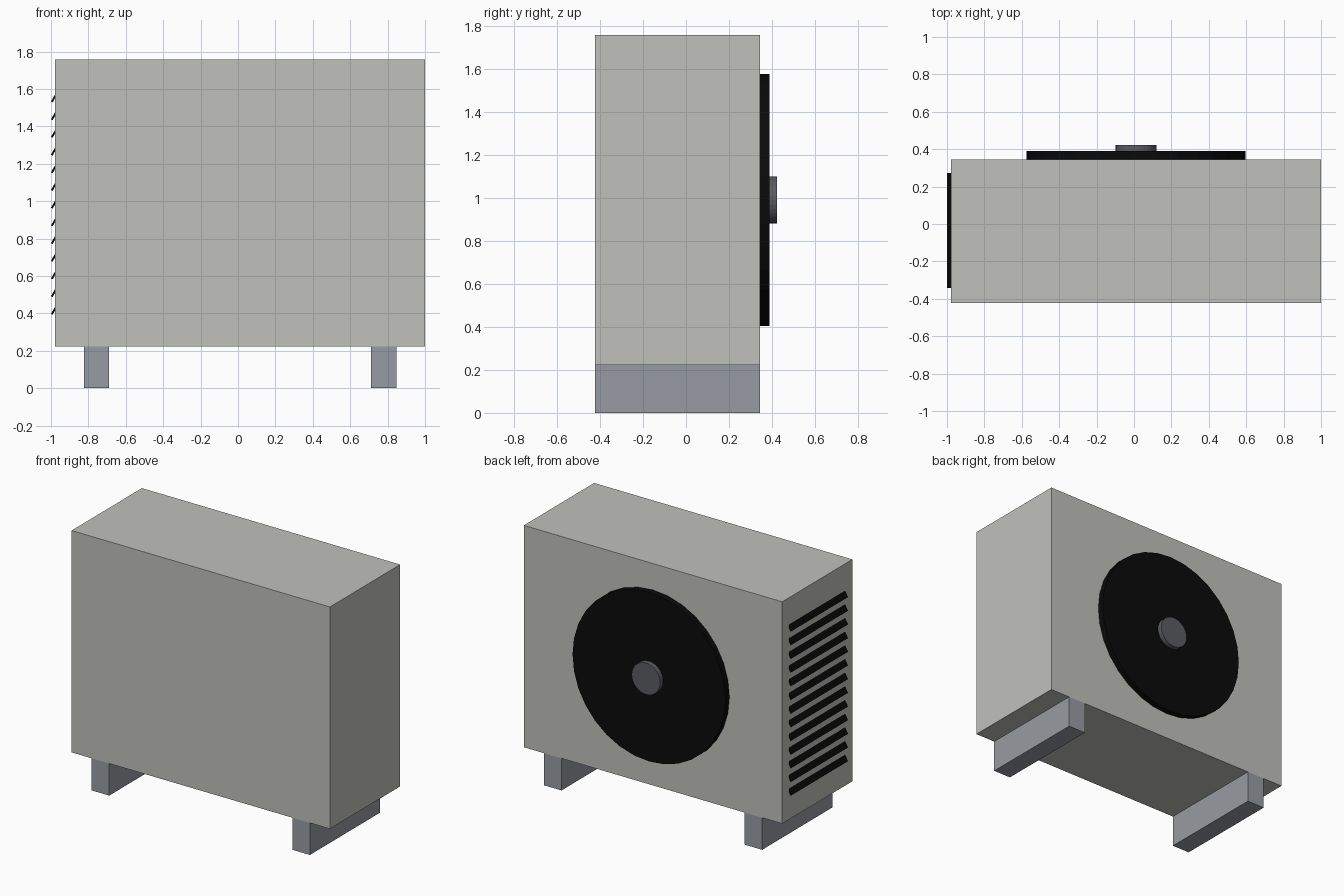
import bpy
from math import radians, cos, sin

cube = bpy.data.objects.get("Cube")
if cube:
    bpy.data.objects.remove(cube, do_unlink=True)


def material(name, rgb):
    m = bpy.data.materials.new(name)
    m.use_nodes = True
    m.diffuse_color = (*rgb, 1)
    bsdf = next(n for n in m.node_tree.nodes if n.type == 'BSDF_PRINCIPLED')
    bsdf.inputs["Base Color"].default_value = (*rgb, 1)
    return m


CASING = material("warm light grey", (0.53, 0.53, 0.50))
STEEL = material("cool mid grey", (0.31, 0.33, 0.36))
BLACK = material("near black", (0.003, 0.003, 0.003))
HUB = material("dark grey", (0.105, 0.108, 0.122))


def finish(name, mat):
    ob = bpy.context.object
    ob.name = name
    ob.data.name = name
    ob.data.materials.append(mat)
    return ob


def box(name, centre, size, mat, tilt=0):
    bpy.ops.mesh.primitive_cube_add(size=1, location=centre)
    ob = finish(name, mat)
    for v in ob.data.vertices:
        v.co = [c * s for c, s in zip(v.co, size)]
    ob.rotation_euler.y = tilt
    return ob


def disc(name, radius, y0, y1, mat):
    # Cylinder lying along y, facing the back
    bpy.ops.mesh.primitive_cylinder_add(
        vertices=32, radius=radius, depth=y1 - y0,
        location=(CX, (y0 + y1) / 2, CZ), rotation=(radians(90), 0, 0))
    return finish(name, mat)


CX, CZ = 0.011, 0.99
WIDTH, DEPTH = 1.977, 0.768
BOTTOM, TOP = 0.222, 1.757
CY = -0.039
BACK = CY + DEPTH / 2

# Casing
box("casing", (CX, CY, (BOTTOM + TOP) / 2), (WIDTH, DEPTH, TOP - BOTTOM), CASING)

# Two full-depth feet
for name, side in (("left_foot", 1), ("right_foot", -1)):
    box(name, (CX + side * 0.768, CY, BOTTOM / 2), (0.135, DEPTH, BOTTOM), STEEL)

# Fan plate and its hub on the back
disc("fan_plate", 0.585, BACK - 0.02, 0.389, BLACK)
disc("fan_hub", 0.109, 0.38, 0.423, HUB)

# Tilted louvre slats, half sunk in the right side
TILT = radians(30)
LENGTH, THICK = 0.088, 0.01
for i in range(13):
    x = -1 + (LENGTH * sin(TILT) + THICK * cos(TILT)) / 2
    z = 0.433 + i * 0.0946
    box(f"louvre_slat_{i + 1}", (x, CY + 0.003, z), (THICK, 0.615, LENGTH), BLACK, TILT)
